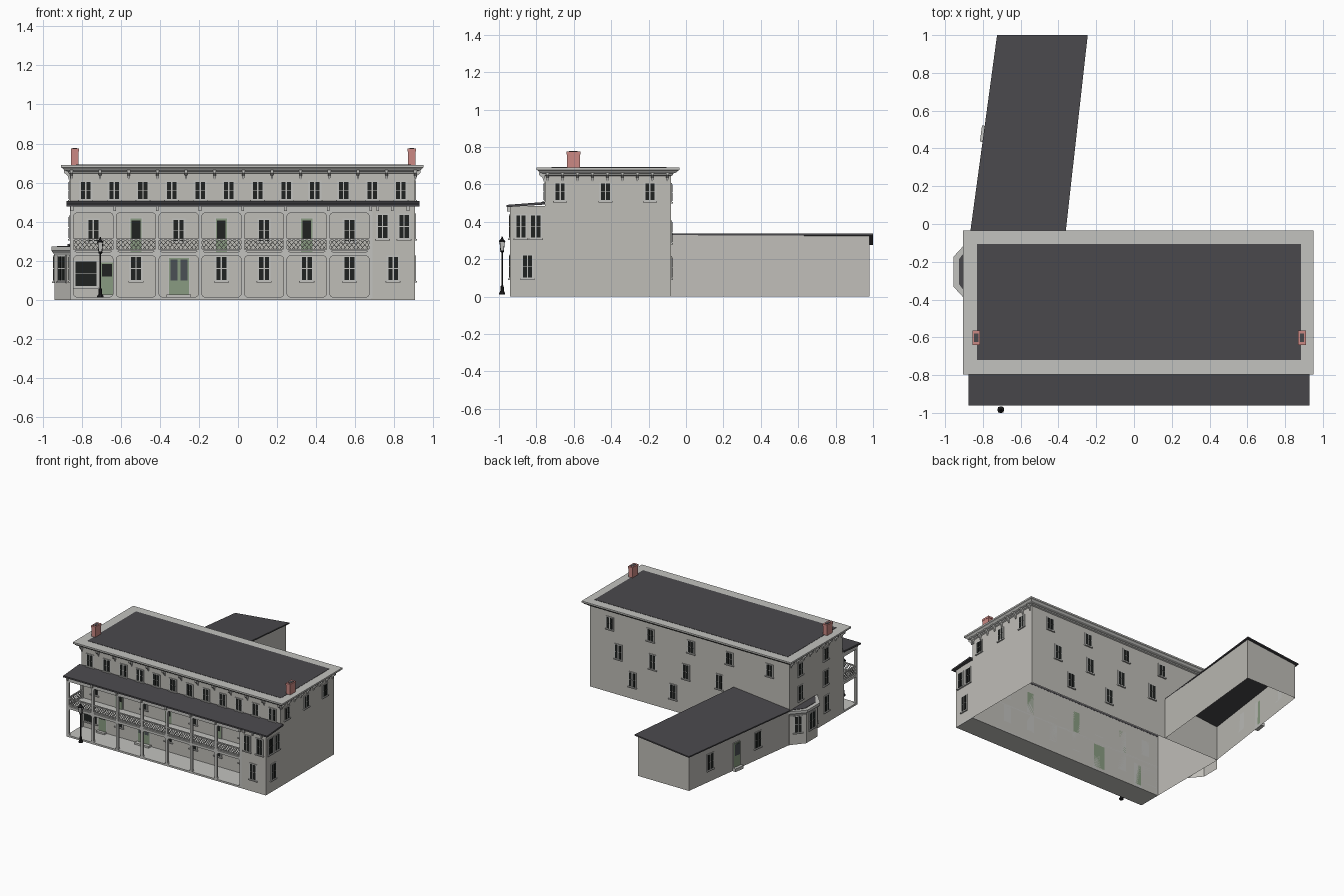
import bpy, bmesh, math
from mathutils import Matrix, Vector

if "Cube" in bpy.data.objects:
    bpy.data.objects.remove(bpy.data.objects["Cube"])

COLORS = {"wall": (0.52, 0.51, 0.475), "trim": (0.54, 0.54, 0.52), "roof": (0.068, 0.066, 0.073),
          "glass": (0.014, 0.016, 0.015), "door_green": (0.25, 0.33, 0.22), "brick": (0.6, 0.25, 0.23),
          "iron": (0.012, 0.012, 0.013), "grey_glass": (0.07, 0.08, 0.09)}
MATS = {}
for key, c in COLORS.items():
    MATS[key] = bpy.data.materials.new(key)
    MATS[key].diffuse_color = (*c, 1)
I = Matrix.Identity(4)


class Part:
    """Collects solids into one mesh object."""
    def __init__(self, name):
        self.name, self.bm, self.mats = name, bmesh.new(), []

    def loft(self, rings, mat, M=I, bottom=True, top=True):
        if mat not in self.mats:
            self.mats.append(mat)
        vs = [[self.bm.verts.new(M @ Vector(p)) for p in r] for r in rings]
        n = len(vs[0])
        faces = []
        for a, b in zip(vs, vs[1:]):
            faces += [self.bm.faces.new((a[i], a[(i + 1) % n], b[(i + 1) % n], b[i])) for i in range(n)]
        if bottom:
            faces.append(self.bm.faces.new(vs[0][::-1]))
        if top:
            faces.append(self.bm.faces.new(vs[-1]))
        for f in faces:
            f.material_index = self.mats.index(mat)

    def box(self, x0, x1, y0, y1, z0, z1, mat, M=I, bottom=True, top=True):
        self.loft([rect(x0, x1, y0, y1, z0), rect(x0, x1, y0, y1, z1)], mat, M, bottom, top)

    def done(self):
        me = bpy.data.meshes.new(self.name)
        self.bm.to_mesh(me)
        self.bm.free()
        for m in self.mats:
            me.materials.append(MATS[m])
        ob = bpy.data.objects.new(self.name, me)
        bpy.context.collection.objects.link(ob)
        return ob


def rect(x0, x1, y0, y1, z):
    return [(x0, y0, z), (x1, y0, z), (x1, y1, z), (x0, y1, z)]


def ngon(x, y, r, z, n=8):
    return [(x + r * math.cos(math.tau * (i + .5) / n), y + r * math.sin(math.tau * (i + .5) / n), z) for i in range(n)]


def at(x, y, z, ang=0):
    """Wall frame: local x runs along the wall, local -y points outward."""
    return Matrix.Translation((x, y, z)) @ Matrix.Rotation(ang, 4, 'Z')


FRONT, RIGHT, BACK, LEFT = 0, math.pi / 2, math.pi, -math.pi / 2


def window(p, M, w=0.056, h=0.09, cols=2, rows=2):
    p.box(-w/2 - .006, w/2 + .006, -.005, 0, -h/2 - .006, h/2 + .006, "trim", M)
    p.box(-w/2 - .01, w/2 + .01, -.011, 0, -h/2 - .012, -h/2 - .004, "trim", M)
    cw, rh = w / cols, h / rows
    for i in range(cols):
        for j in range(rows):
            p.box(-w/2 + i*cw + .0035, -w/2 + (i+1)*cw - .0035, -.007, -.004,
                  -h/2 + j*rh + .0015, -h/2 + (j+1)*rh - .0015, "glass", M)


def door(p, M, w, h, pane_from, leaves=1, pane="glass"):
    p.box(-w/2 - .006, w/2 + .006, -.004, 0, 0, h + .006, "trim", M)
    p.box(-w/2, w/2, -.007, 0, 0, h, "door_green", M)
    lw = w / leaves
    for i in range(leaves):
        p.box(-w/2 + i*lw + .007, -w/2 + (i+1)*lw - .007, -.009, -.006, pane_from, h - .008, pane, M)


X0, X1, Y0, Y1 = -0.86, 0.905, -0.755, -0.08

# main block, open underneath
p = Part("main_walls")
p.box(X0, X1, Y0, Y1, 0, 0.66, "wall", bottom=False, top=False)
p.done()

# flared cornice and flat roof
p = Part("cornice")
prof = [(0.001, .645), (.01, .65), (.012, .658), (.03, .664), (.036, .672), (.045, .677), (.045, .69)]
p.loft([rect(X0 - o, X1 + o, Y0 - o + .002, Y1 + o, z) for o, z in prof], "trim", bottom=False)
p.done()
p = Part("main_roof")
p.box(-.83, .885, -.72, -.105, .685, .692, "roof")
p.done()

# cornice brackets on front and sides
p = Part("cornice_brackets")
spots = [at(-.853 + .1467 * i, Y0, 0, FRONT) for i in range(13)]
for k in range(9):
    y = -.74 + k * .08
    spots += [at(X1, y, 0, RIGHT), at(X0, y, 0, LEFT)]
for M in spots:
    p.loft([rect(-.004, .004, -.006, 0, .615), rect(-.006, .006, -.012, 0, .635),
            rect(-.008, .008, -.03, 0, .65), rect(-.008, .008, -.03, 0, .664)], "trim", M)
p.done()

# chimneys
for side, cx in (("left", -.835), ("right", .89)):
    p = Part(side + "_chimney")
    p.box(cx - .019, cx + .019, -.637, -.568, .68, .76, "brick")
    p.box(cx - .021, cx + .021, -.64, -.565, .76, .775, "brick")
    p.box(cx - .011, cx + .011, -.625, -.58, .77, .777, "roof")
    p.done()

# enclosed room at the right end of the porch
p = Part("porch_room")
p.box(.68, X1, -.94, Y0, 0, .485, "wall", bottom=False, top=False)
for x in (.74, .85):
    window(p, at(x, -.94, .375), .056, .12)
window(p, at(.794, -.94, .16), .056, .12)
for y in (-.883, -.803):
    window(p, at(X1, y, .375, RIGHT), .056, .12)
window(p, at(X1, -.847, .16, RIGHT), .056, .12)
p.done()

# porch floors
p = Part("porch_floors")
p.box(X0, X1, -.94, Y0, 0, .014, "trim")
p.box(X0, .68, -.94, Y0, .225, .245, "trim")
p.done()

# porch roof and beam
p = Part("porch_roof")
a, b = (-.96, .478, .49), (-.754, .492, .506)
p.loft([[(-.877, a[0], a[1]), (.93, a[0], a[1]), (.93, b[0], b[1]), (-.877, b[0], b[1])],
        [(-.877, a[0], a[2]), (.93, a[0], a[2]), (.93, b[0], b[2]), (-.877, b[0], b[2])]], "roof")
p.done()

# porch posts, beams and corner braces
POSTS = [-.85 + .2186 * i for i in range(8)]
YF = -.932
p = Part("porch_frame")
p.box(X0, .68, -.942, -.924, .445, .482, "trim")
p.box(X0, -.842, -.93, Y0, .445, .482, "trim")
for x in POSTS:
    p.box(x - .009, x + .009, -.941, -.923, .01, .45, "trim")
    p.box(x - .007, x + .007, -.956, -.94, .455, .482, "trim")
for i in range(7):
    l, r = POSTS[i] + .009, POSTS[i + 1] - .009
    for z, s in ((.014, 1), (.225, -1), (.245, 1), (.445, -1)):
        for x, d in ((l, 1), (r, -1)):
            tri = [(x, z), (x + d * .014, z), (x + d * .005, z + s * .005), (x, z + s * .014)]
            if d * s < 0:
                tri.reverse()
            p.loft([[(u, yy, v) for u, v in tri] for yy in (-.926, -.938)], "trim")
p.box(X0, -.842, Y0 - .015, Y0, .01, .45, "trim")
for x in (.715, .79, .87):
    p.box(x - .007, x + .007, -.956, -.94, .455, .482, "trim")
p.done()

# balcony railing with crossed lattice
p = Part("balcony_rail")


def rail(M, length, n):
    for z in (.25, .306):
        p.box(0, length, -.005, .005, z, z + .007, "trim", M)
    step = length / n
    for i in range(n):
        for u, v in ((i * step, (i + 1) * step), ((i + 1) * step, i * step)):
            p.loft([[(u - .002, -.002, .255), (u + .002, -.002, .255), (u + .002, .002, .255), (u - .002, .002, .255)],
                    [(v - .002, -.002, .281), (v + .002, -.002, .281), (v + .002, .002, .281), (v - .002, .002, .281)],
                    [(u - .002, -.002, .307), (u + .002, -.002, .307), (u + .002, .002, .307), (u - .002, .002, .307)]],
                   "trim", M)


for i in range(7):
    rail(at(POSTS[i] + .009, YF, 0), .2006, 9)
rail(at(-.85, -.77, 0, LEFT), .155, 7)
p.done()

# front openings
p = Part("front_windows_and_doors")
for i in range(12):
    window(p, at(-.78 + .1467 * i, Y0, .56))
for i in range(7):
    x = (POSTS[i] + POSTS[i + 1]) / 2
    if i % 2:
        door(p, at(x, Y0, .245), .058, .17, .06)
    else:
        window(p, at(x, Y0, .355), .058, .11)
    if i not in (0, 2):
        window(p, at(x, Y0, .16), .058, .12)
window(p, at(-.778, Y0, .133), .115, .13, 1, 2)
door(p, at(-.67, Y0, .025), .065, .165, .095)
door(p, at(-.302, Y0, .025), .1, .19, .075, 2, "grey_glass")
p.box(-.365, -.24, -.79, Y0, 0, .028, "trim")
p.box(-.71, -.635, -.785, Y0, 0, .026, "trim")
p.done()

# side and rear windows
p = Part("side_and_rear_windows")
for y in (-.673, -.43, -.193):
    window(p, at(X1, y, .56, RIGHT))
for y in (-.22, -.54):
    window(p, at(X0, y, .56, LEFT))
    window(p, at(X0, y, .37, LEFT), .056, .11)
window(p, at(X0, -.55, .16, LEFT), .056, .12)
for x in (.73, .37, .01, -.33, -.685):
    window(p, at(x, Y1, .555, BACK))
for x in (.655, .35, .055, -.24):
    window(p, at(x, Y1, .345, BACK), .056, .11)
for x in (.53, .17):
    window(p, at(x, Y1, .155, BACK), .056, .11)
p.done()

# bay window on the left side
p = Part("side_bay")


def bay(o, z):
    return [(X0, -.085 + o, z), (-.94 - o, -.18 + o * .4, z), (-.94 - o, -.325 - o * .4, z), (X0, -.42 - o, z)]


p.loft([bay(0, 0), bay(0, .238)], "wall", bottom=False, top=False)
p.loft([bay(o, z) for o, z in ((.001, .228), (.006, .24), (.016, .252), (.016, .272))], "trim", bottom=False)
p.loft([bay(-.014, .268), bay(-.014, .275)], "roof")
window(p, at(-.94, -.2525, .16, LEFT), .075, .125)
ang = math.atan2(.095, .08)
window(p, at(-.9, -.3725, .16, -ang), .056, .125)
window(p, at(-.9, -.1325, .16, math.pi + ang), .056, .125)
p.done()

# slanted rear wing with a lean-to roof, open underneath
p = Part("rear_wing_walls")
foot = [(-.856, Y1), (-.364, Y1), (-.26, .98), (-.712, .98)]
tops = (.278, .328, .328, .278)
p.loft([[(x, y, 0) for x, y in foot], [(x, y, z) for (x, y), z in zip(foot, tops)]], "wall", bottom=False, top=False)
p.done()
p = Part("rear_wing_roof")
edge = [(-.872, Y1, .276), (-.366, Y1, .326), (-.245, 1, .326), (-.725, 1, .276)]
p.loft([edge, [(x, y, z + .01) for x, y, z in edge]], "roof")
p.done()

# wing windows, door and step
p = Part("rear_wing_openings")
wing_ang = math.atan2(-1.06, -.144)


def on_wing(y, z):
    return at(-.856 + .144 * (y - Y1) / 1.06, y, z, wing_ang)


for y in (.755, .25):
    window(p, on_wing(y, .16), .062, .12)
door(p, on_wing(.475, .025), .065, .19, .09, 1, "grey_glass")
p.box(-.043, .043, -.03, 0, 0, .025, "trim", on_wing(.475, 0))
p.done()

# street lamp
p = Part("street_lamp")
lx, ly = -.705, -.983
for prof in ([(.017, .012), (.017, .02), (.011, .028), (.009, .055), (.005, .06), (.0045, .235), (.011, .24), (.011, .246)],
             [(.018, .293), (.017, .299), (.007, .308), (.002, .322)]):
    p.loft([ngon(lx, ly, r, z) for r, z in prof], "iron")
p.loft([ngon(lx, ly, .011, .246, 4), ngon(lx, ly, .018, .293, 4)], "trim")
for i in range(4):
    c, s = math.cos(math.tau * (i + .5) / 4), math.sin(math.tau * (i + .5) / 4)
    p.loft([ngon(lx + c * .011, ly + s * .011, .0025, .244, 4), ngon(lx + c * .018, ly + s * .018, .0025, .295, 4)], "iron")
p.done()

for m in bpy.data.materials:
    if m.users and not m.is_grease_pencil:
        m.use_nodes = True
        m.node_tree.nodes["Principled BSDF"].inputs["Base Color"].default_value = m.diffuse_color
